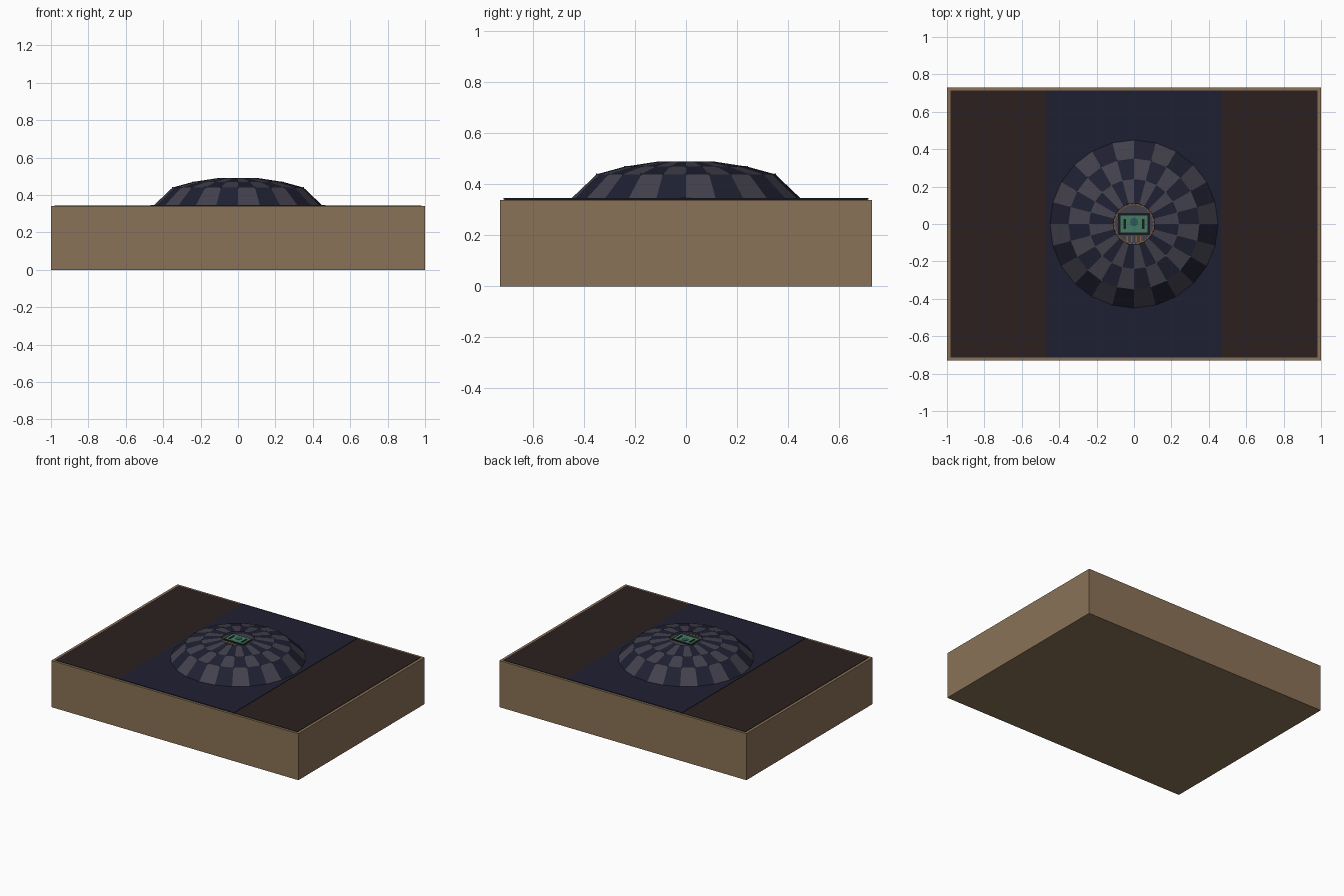
import bpy, bmesh, math
from mathutils import Matrix

cube = bpy.data.objects.get("Cube")
if cube:
    bpy.data.objects.remove(cube, do_unlink=True)


def material(name, rgb):
    m = bpy.data.materials.new(name)
    m.use_nodes = True
    m.diffuse_color = (*rgb, 1)
    m.node_tree.nodes["Principled BSDF"].inputs["Base Color"].default_value = (*rgb, 1)
    return m


wood = material("light wood", (0.255, 0.17, 0.095))
brown = material("dark brown", (0.025, 0.0144, 0.0144))
navy = material("navy", (0.0137, 0.0144, 0.032))
grey = material("slate grey", (0.056, 0.052, 0.073))
green = material("circuit green", (0.06, 0.2, 0.13))
black = material("near black", (0.01, 0.011, 0.013))
copper = material("copper", (0.22, 0.12, 0.05))
teal = material("dark teal", (0.03, 0.1, 0.1))


def finish(name, bm, *mats):
    me = bpy.data.meshes.new(name)
    bm.to_mesh(me)
    bm.free()
    ob = bpy.data.objects.new(name, me)
    bpy.context.collection.objects.link(ob)
    for m in mats:
        me.materials.append(m)
    return ob


def box(name, mat, size, centre):
    bm = bmesh.new()
    bmesh.ops.create_cube(bm, size=1, matrix=Matrix.Translation(centre) @ Matrix.Diagonal((*size, 1)))
    return finish(name, bm, mat)


# Box body, dark top lining and centre panel
box("box_body", wood, (2, 1.46, 0.34), (0, 0, 0.17))
box("top_lining", brown, (1.96, 1.425, 0.003), (0, 0, 0.3415))
box("centre_panel", navy, (0.935, 1.43, 0.005), (0, 0, 0.3435))

# Faceted dome with alternating panels
SIDES = 24
PROFILE = [(0.45, 0.345), (0.35, 0.44), (0.24, 0.47), (0.11, 0.49)]
bm = bmesh.new()
rings = []
for r, z in PROFILE:
    angles = [math.tau * i / SIDES for i in range(SIDES)]
    rings.append([bm.verts.new((r * math.cos(a), r * math.sin(a), z)) for a in angles])
for row, (low, high) in enumerate(zip(rings, rings[1:])):
    for i in range(SIDES):
        j = (i + 1) % SIDES
        face = bm.faces.new((low[i], low[j], high[j], high[i]))
        face.material_index = (row + i) % 2
finish("dome_panels", bm, grey, navy)

# Small rivets at the panel corners
bm = bmesh.new()
for r, z in PROFILE[1:3]:
    for i in range(SIDES):
        a = math.tau * i / SIDES
        spot = Matrix.Translation((r * math.cos(a), r * math.sin(a), z))
        bmesh.ops.create_cube(bm, size=0.006, matrix=spot)
finish("dome_rivets", bm, teal)


# Recessed crown disc with a thin copper lip
def disc(name, mat, radius, depth, z):
    b = bmesh.new()
    bmesh.ops.create_cone(b, cap_ends=True, segments=SIDES, radius1=radius, radius2=radius,
                          depth=depth, matrix=Matrix.Translation((0, 0, z)))
    return finish(name, b, mat)


disc("crown_lip", copper, 0.109, 0.01, 0.476)
disc("crown_disc", grey, 0.103, 0.012, 0.476)

# Circuit board with its chips, sensor and pins
box("board_base", black, (0.17, 0.115, 0.004), (0, 0, 0.483))
box("circuit_board", green, (0.145, 0.09, 0.004), (0, 0, 0.485))
for side, x in (("left", 0.05), ("right", -0.05)):
    box(side + "_chip", black, (0.014, 0.055, 0.003), (x, 0, 0.488))
disc("sensor", teal, 0.022, 0.004, 0.488).location.y = 0.01
for n in range(4):
    box(f"pin_{n + 1}", copper, (0.01, 0.03, 0.004), (-0.036 + 0.024 * n, -0.08, 0.484))
